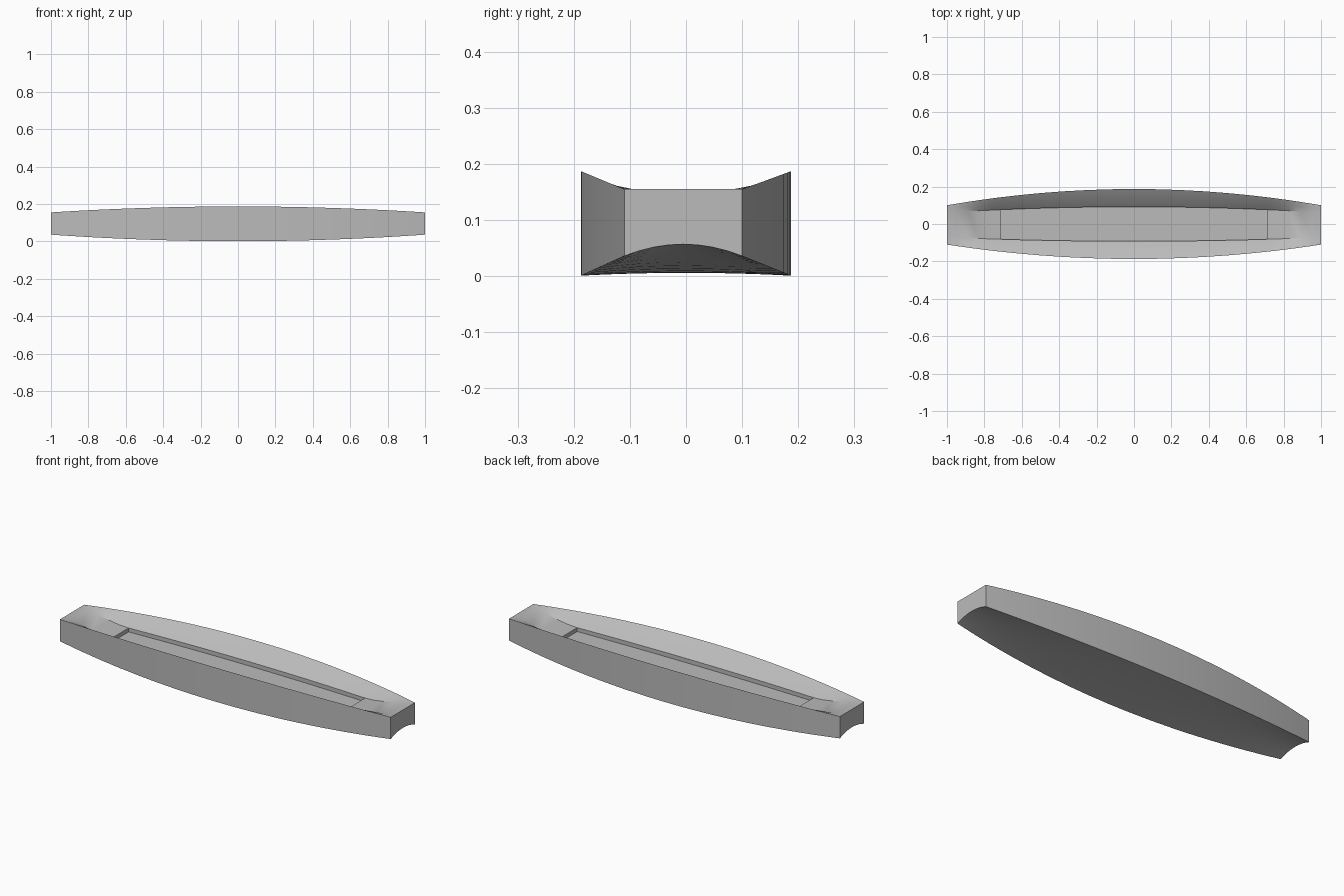
import bpy
import bmesh

old = bpy.data.objects.get("Cube")
if old:
    bpy.data.objects.remove(old, do_unlink=True)

# Single plain grey
grey = bpy.data.materials.new("plain_grey")
grey.use_nodes = True
colour = (0.5, 0.5, 0.5, 1)
grey.diffuse_color = colour
grey.node_tree.nodes["Principled BSDF"].inputs["Base Color"].default_value = colour

POCKET = 0.715      # half length of the recess
FLOOR = 0.092       # height of the recess floor


def mix(a, b, t):
    return a + (b - a) * t


def section(x):
    """Closed cross-section of the bar at x, from top +y round to bottom +y."""
    t = x * x
    half, top, low = mix(0.187, 0.105, t), mix(0.187, 0.155, t), mix(0.001, 0.036, t)
    arch = mix(0.005, 0.021, t)
    lip_y = mix(0.092, 0.066, t)
    # Dish is deep over the recess and fades to a flat top at the ends
    e = max(0, (abs(x) - POCKET) / (1 - POCKET))
    lip_z = mix(mix(0.115, 0.111, t), 0.155, e * e * (3 - 2 * e))
    mid_y, mid_z = mix(half, lip_y, 0.5), mix(top, lip_z, 0.42)
    shift = -0.005 * t
    upper = [(half, top), (mid_y, mid_z), (lip_y, lip_z)]
    upper += [(-y, z) for y, z in reversed(upper)]
    steps = 8
    under = []
    for i in range(steps + 1):
        u = 2 * i / steps - 1
        under.append((u * half, low + arch * (1 - u * u)))
    return [(x, y + shift, z) for y, z in upper + under]


# Bar lofted through its cross-sections
half_stations = [0.12, 0.25, 0.38, 0.5, 0.61, POCKET, 0.77, 0.83, 0.89, 0.95, 1]
stations = [-x for x in reversed(half_stations)] + [0] + half_stations
bm = bmesh.new()
rings = [[bm.verts.new(p) for p in section(x)] for x in stations]
pocket_faces = []
for x, a, b in zip(stations, rings, rings[1:]):
    n = len(a)
    for i in range(n):
        j = (i + 1) % n
        face = bm.faces.new((a[i], a[j], b[j], b[i]))
        if i == 2 and -POCKET - 0.001 < x < POCKET - 0.001:
            pocket_faces.append(face)
bm.faces.new(rings[0])
bm.faces.new(list(reversed(rings[-1])))

# Recess sunk into the top
sunk = bmesh.ops.extrude_face_region(bm, geom=pocket_faces)
for item in sunk["geom"]:
    if isinstance(item, bmesh.types.BMVert):
        item.co.z = FLOOR
bmesh.ops.delete(bm, geom=[f for f in pocket_faces if f.is_valid], context="FACES")
bmesh.ops.recalc_face_normals(bm, faces=bm.faces[:])

mesh = bpy.data.meshes.new("curved_bar")
bm.to_mesh(mesh)
bm.free()
mesh.materials.append(grey)
bar = bpy.data.objects.new("curved_bar", mesh)
bpy.context.collection.objects.link(bar)
bpy.context.view_layer.objects.active = bar
bar.select_set(True)
bpy.ops.object.shade_smooth_by_angle()
